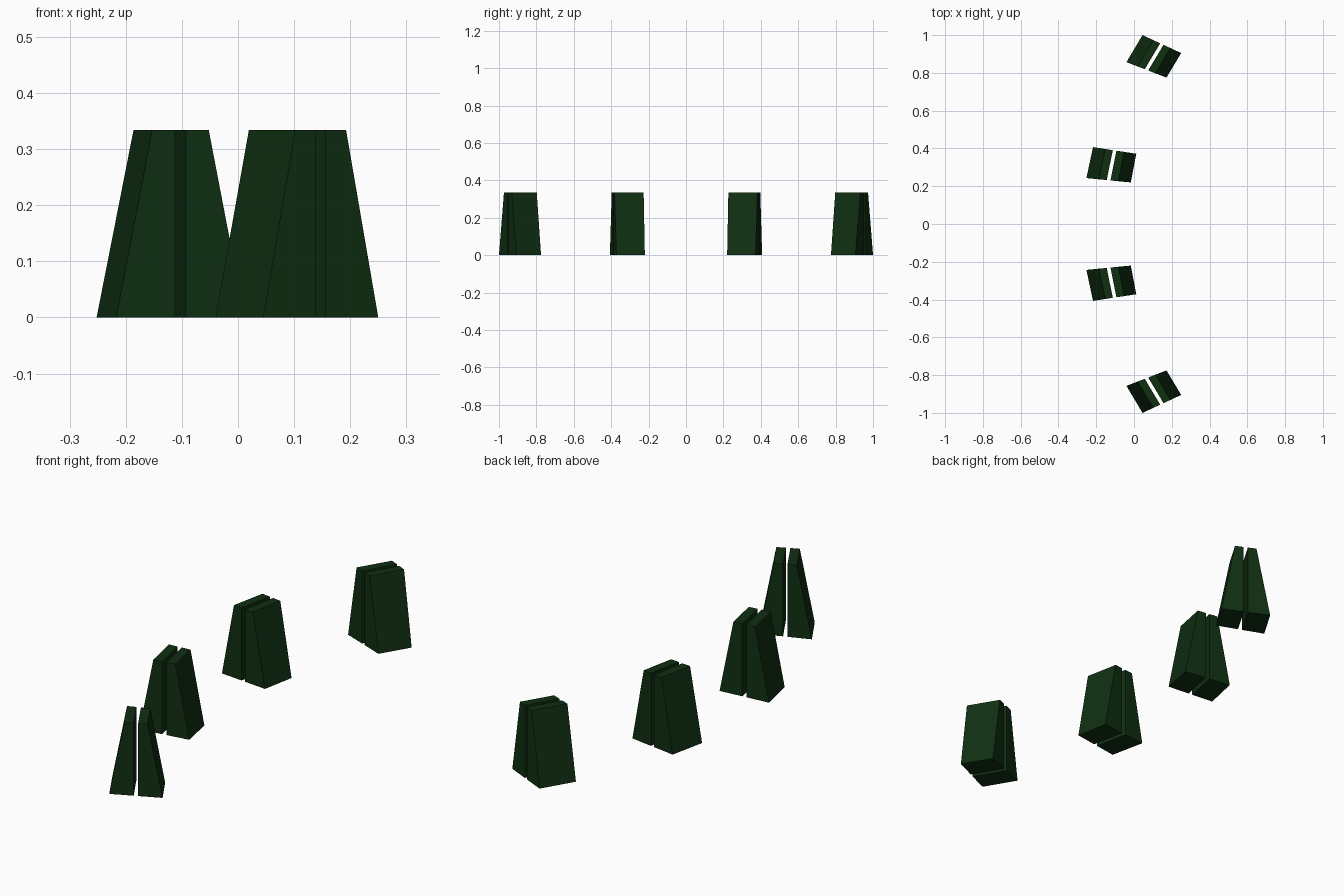
import bpy
from mathutils import Vector

cube = bpy.data.objects.get("Cube")
if cube:
    bpy.data.objects.remove(cube)

HEIGHT = 0.334
SLOPE = 0.28        # share of the width taken by each sloping side
SLOT = 0.458        # where the middle slot starts

green = bpy.data.materials.new("dark_green")
green.use_nodes = True
colour = (0.005, 0.029, 0.006, 1)
green.diffuse_color = colour
green.node_tree.nodes["Principled BSDF"].inputs["Base Color"].default_value = colour


def make_half(name, outer, inner):
    """Wedge with a sloping outer face and an upright inner face.
    outer and inner each hold the two end points of the full base edges."""
    verts = []
    for a, b in zip(outer, inner):
        a, b = Vector((*a, 0)), Vector((*b, 0))
        up = Vector((0, 0, HEIGHT))
        verts += [a, a.lerp(b, SLOT), a.lerp(b, SLOT) + up, a.lerp(b, SLOPE) + up]
    faces = [(0, 1, 2, 3), (7, 6, 5, 4)]
    faces += [(i, i + 4, (i + 1) % 4 + 4, (i + 1) % 4) for i in range(4)]
    mesh = bpy.data.meshes.new(name)
    mesh.from_pydata(verts, [], faces)
    # Make all normals point outward
    centre = sum(verts, Vector()) / len(verts)
    mesh.update()
    if any((p.center - centre).dot(p.normal) < 0 for p in mesh.polygons):
        mesh.flip_normals()
    mesh.materials.append(green)
    obj = bpy.data.objects.new(name, mesh)
    bpy.context.collection.objects.link(obj)


# Base outlines: far left, far right, near right, near left
blocks = {
    "end_block": ((0.045, 1.0), (0.25, 0.905), (0.172, 0.775), (-0.04, 0.857)),
    "middle_block": ((-0.217, 0.407), (0.012, 0.372), (-0.017, 0.22), (-0.252, 0.243)),
}

# Each block is a pair of wedges, mirrored front to back
for name, base in blocks.items():
    for side, sign in (("back", 1), ("front", -1)):
        fl, fr, nr, nl = [(x, sign * y) for x, y in base]
        make_half(f"{side}_{name}_right_half", (fl, nl), (fr, nr))
        make_half(f"{side}_{name}_left_half", (fr, nr), (fl, nl))
